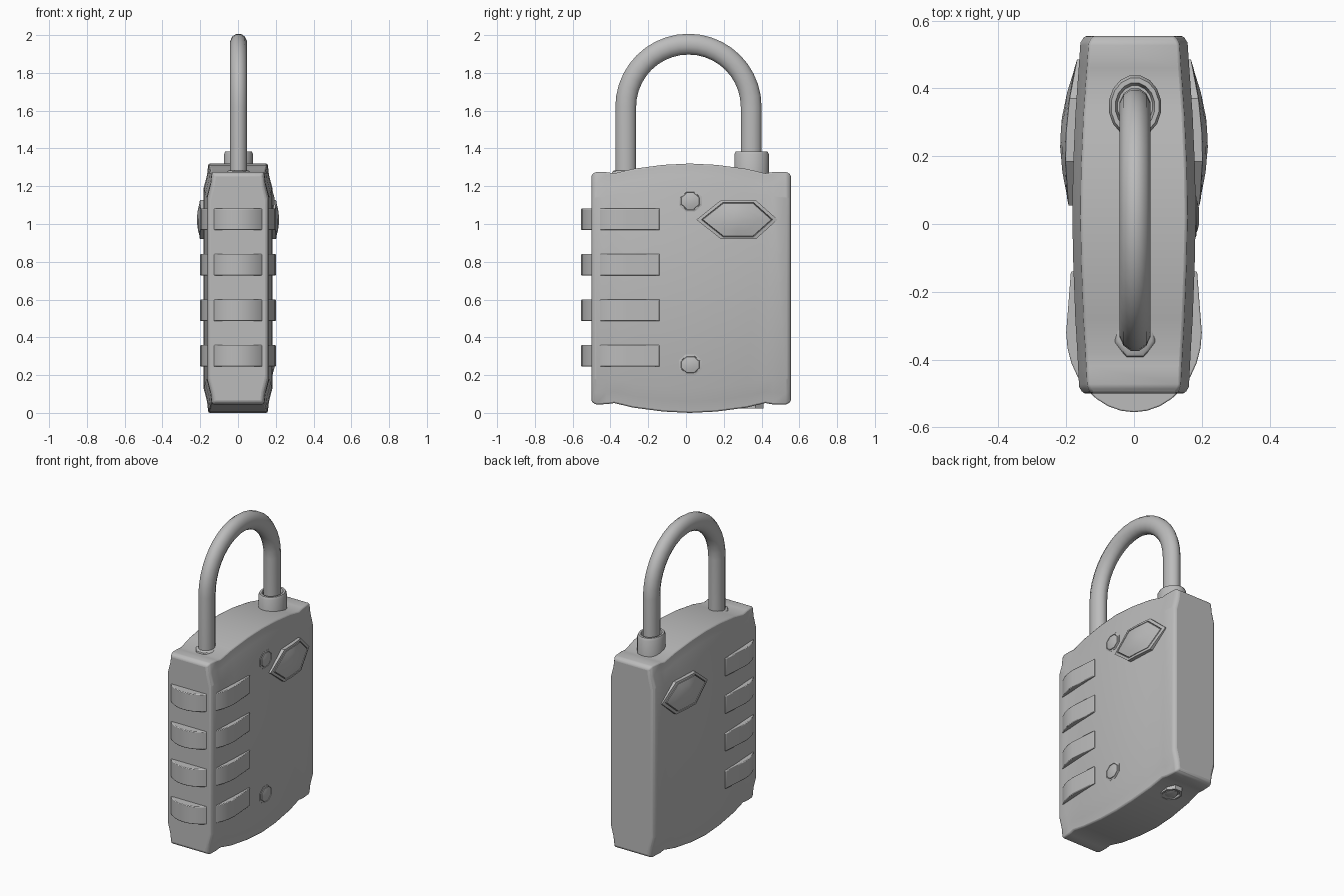
import bpy, bmesh, math
from mathutils import Vector

cube = bpy.data.objects.get("Cube")
if cube:
    bpy.data.objects.remove(cube, do_unlink=True)

grey = bpy.data.materials.new("grey metal")
grey.use_nodes = True
grey.diffuse_color = (0.5, 0.5, 0.5, 1)
grey.node_tree.nodes["Principled BSDF"].inputs["Base Color"].default_value = (0.5, 0.5, 0.5, 1)


def loft(name, rings, angle=40, bevel=0):
    """Skin a list of equal-length point rings and cap both ends."""
    bm = bmesh.new()
    rows = [[bm.verts.new(p) for p in ring] for ring in rings]
    n = len(rows[0])
    for a, b in zip(rows, rows[1:]):
        for i in range(n):
            j = (i + 1) % n
            bm.faces.new((a[i], a[j], b[j], b[i]))
    bm.faces.new(rows[0])
    bm.faces.new(rows[-1])
    bmesh.ops.recalc_face_normals(bm, faces=bm.faces)
    mesh = bpy.data.meshes.new(name)
    bm.to_mesh(mesh)
    bm.free()
    mesh.materials.append(grey)
    obj = bpy.data.objects.new(name, mesh)
    bpy.context.collection.objects.link(obj)
    bpy.ops.object.select_all(action='DESELECT')
    obj.select_set(True)
    bpy.context.view_layer.objects.active = obj
    bpy.ops.object.shade_smooth_by_angle(angle=math.radians(angle))
    if bevel:
        mod = obj.modifiers.new("soft edges", 'BEVEL')
        mod.width = bevel
        mod.segments = 2
        mod.limit_method = 'ANGLE'
    return obj


def ellipse(centre, u, v, n):
    turn = [2 * math.pi * (i + 0.5) / n for i in range(n)]
    return [Vector(centre) + Vector(u) * math.cos(t) + Vector(v) * math.sin(t) for t in turn]


# Body: cross-sections along the depth, domed top and bottom
def section(y, inset, half):
    low, high = inset, 1.32 - inset
    right = [(half - 0.025, low), (half - 0.018, low + 0.06), (half, low + 0.13),
             (half, high - 0.13), (half - 0.018, high - 0.06), (half - 0.025, high)]
    return [(x, y, z) for x, z in right] + [(-x, y, z) for x, z in reversed(right)]


columns = [(-0.50, 0.06, 0.150), (-0.48, 0.045, 0.162), (-0.42, 0.046, 0.165),
           (-0.38, 0.052, 0.167), (-0.28, 0.028, 0.173), (-0.12, 0.007, 0.179),
           (0.02, 0, 0.182), (0.16, 0.007, 0.180), (0.32, 0.028, 0.173),
           (0.42, 0.052, 0.166), (0.46, 0.045, 0.163), (0.535, 0.045, 0.158),
           (0.555, 0.06, 0.145)]
loft("body", [section(*c) for c in columns], angle=50, bevel=0.008)

# Number dials: four bowed bands around the front edge
arc = [math.pi * i / 16 for i in range(17)]
plan = [(0.2 * math.cos(t), -0.32 - 0.235 * math.sin(t)) for t in arc]
plan += [(-0.186, -0.14), (0.186, -0.14)]
for k in range(4):
    z = 0.302 + 0.241 * k
    loft(f"dial_{k + 1}", [[(x, y, z + h) for x, y in plan] for h in (-0.057, 0.057)],
         bevel=0.004)

# Shackle: two straight legs joined by a half circle
path = [(-1, 1.2, math.pi)]
path += [(None, 1.62, math.pi * (1 - i / 20)) for i in range(21)]
path += [(1, 1.2, 0)]
rings = []
for _, base, t in path:
    out = Vector((0, math.cos(t), math.sin(t)))
    rings.append(ellipse(Vector((0.003, 0.013, base)) + out * 0.332,
                         (0.047, 0, 0), out * 0.057, 12))
loft("shackle", rings, angle=60)


# Round fittings turned about an upright axis
def fitting(name, y, steps, n=16):
    loft(name, [ellipse((0.003, y, z), (r * 0.84, 0, 0), (0, r, 0), n) for r, z in steps])


fitting("shackle_collar", 0.347, [(0.093, 1.22), (0.093, 1.37), (0.085, 1.385),
                                  (0.07, 1.385), (0.062, 1.36)])
fitting("shackle_socket", -0.32, [(0.085, 1.25), (0.075, 1.278), (0.064, 1.284)], 8)
fitting("keyhole_ring", 0.34, [(0.075, 0.09), (0.075, 0.022), (0.06, 0.022), (0.055, 0.035)], 8)
fitting("keyhole_plug", 0.34, [(0.045, 0.06), (0.045, 0.028), (0.025, 0.022)], 8)

# Screws on the left side only
for name, z in (("lower_screw", 0.255), ("upper_screw", 1.122)):
    steps = [(0.066, 0.165), (0.066, 0.183), (0.056, 0.185), (0.054, 0.177),
             (0.05, 0.186), (0.025, 0.192)]
    loft(name, [ellipse((x, 0.023, z), (0, r, 0), (0, 0, r * 0.9), 8) for r, x in steps])

# Framed hexagonal badges on both sides
hexagon = [(-0.215, 0), (-0.085, -0.103), (0, -0.103), (0.1, -0.103),
           (0.215, 0), (0.1, 0.103), (0, 0.103), (-0.085, 0.103)]
layers = [(1, -0.04), (1, 0.004), (0.88, 0.006), (0.86, -0.003),
          (0.84, 0.006), (0.55, 0.014), (0.2, 0.02)]
for name, side in (("left_badge", 1), ("right_badge", -1)):
    rings = []
    for scale, lift in layers:
        ring = []
        for dy, dz in hexagon:
            y = 0.27 + dy * scale
            ring.append((side * (0.198 - 0.42 * (y - 0.2) ** 2 + lift), y, 1.023 + dz * scale))
        rings.append(ring)
    loft(name, rings, angle=35)
